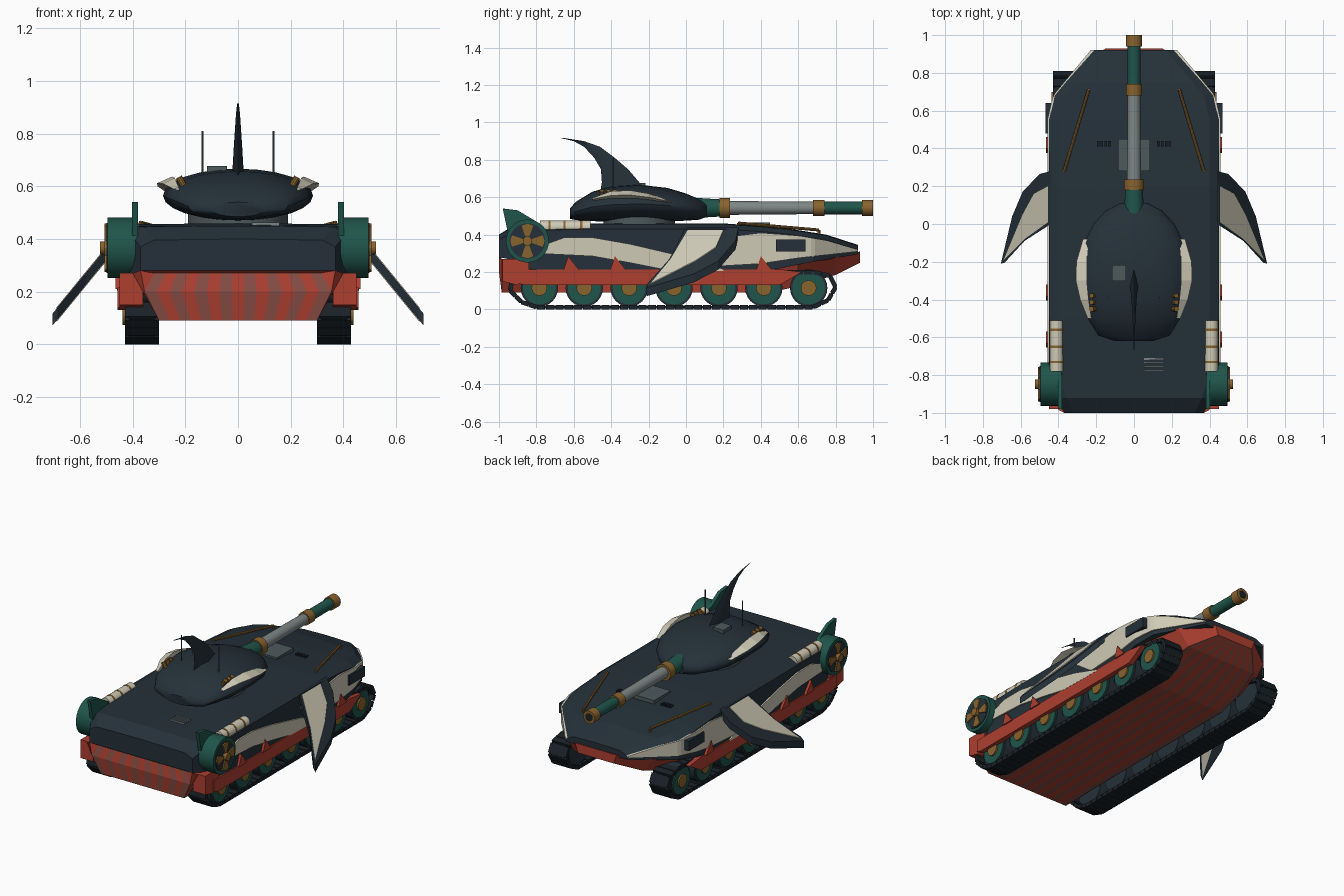
import bpy, bmesh, math
from mathutils import Matrix, Vector

if "Cube" in bpy.data.objects:
    bpy.data.objects.remove(bpy.data.objects["Cube"])

def material(name, r, g, b):
    m = bpy.data.materials.new(name)
    m.use_nodes = True
    m.diffuse_color = (r, g, b, 1)
    m.node_tree.nodes["Principled BSDF"].inputs["Base Color"].default_value = (r, g, b, 1)
    return m

NAVY = material("navy", .018, .03, .041)
BLACK = material("track black", .011, .016, .021)
RED = material("red", .42, .05, .03)
DULL = material("dull red", .24, .075, .058)
CREAM = material("cream", .62, .59, .47)
GREEN = material("sea green", .014, .09, .068)
GOLD = material("bronze", .25, .125, .028)
STEEL = material("steel", .21, .24, .24)
GREY = material("dark grey", .075, .1, .105)

def finish(name, bm, mats, mirror=False, smooth=False):
    bmesh.ops.recalc_face_normals(bm, faces=bm.faces)
    me = bpy.data.meshes.new(name)
    bm.to_mesh(me)
    bm.free()
    ob = bpy.data.objects.new(name, me)
    bpy.context.collection.objects.link(ob)
    for m in mats:
        me.materials.append(m)
    if smooth:
        bpy.ops.object.select_all(action='DESELECT')
        ob.select_set(True)
        bpy.context.view_layer.objects.active = ob
        bpy.ops.object.shade_smooth_by_angle(angle=math.radians(35))
    if mirror:
        ob.modifiers.new("mirror", 'MIRROR').use_mirror_merge = False
    return ob

def loft(name, rings, mats, mirror=False, smooth=False, rule=None):
    bm = bmesh.new()
    vs = [[bm.verts.new(p) for p in ring] for ring in rings]
    n = len(vs[0])
    for a, b in zip(vs, vs[1:]):
        for i in range(n):
            f = bm.faces.new((a[i], a[(i + 1) % n], b[(i + 1) % n], b[i]))
            f.material_index = rule(i) if rule else 0
    bm.faces.new(vs[0])
    bm.faces.new(vs[-1])
    return finish(name, bm, mats, mirror, smooth)

def side_plate(name, pts, x0, x1, mat, mirror=True):
    return loft(name, [[(x, y, z) for y, z in pts] for x in (x0, x1)], [mat], mirror)

def add_cyl(bm, a, b, r, r2=None, seg=20):
    a, b = Vector(a), Vector(b)
    rot = (b - a).to_track_quat('Z', 'Y').to_matrix().to_4x4()
    bmesh.ops.create_cone(bm, cap_ends=True, segments=seg, radius1=r, radius2=r if r2 is None else r2,
                          depth=(b - a).length, matrix=Matrix.Translation((a + b) / 2) @ rot)

def cyl(name, a, b, r, mat, mirror=False, r2=None, seg=20):
    bm = bmesh.new()
    add_cyl(bm, a, b, r, r2, seg)
    return finish(name, bm, [mat], mirror, True)

def add_box(bm, c, size, rot=Matrix.Identity(4)):
    bmesh.ops.create_cube(bm, size=1, matrix=Matrix.Translation(c) @ rot @ Matrix.Diagonal((*size, 1)))

def box(name, c, size, mat, mirror=False):
    bm = bmesh.new()
    add_box(bm, c, size)
    return finish(name, bm, [mat], mirror)

def lerp(table, y):
    for (a, u), (b, v) in zip(table, table[1:]):
        if y <= b:
            return u + (v - u) * max(0, (y - a) / (b - a))
    return table[-1][1]

# Upper hull
WIDTH = [(-1, .37), (-.92, .41), (-.8, .45), (.55, .45), (.68, .42), (.92, .22)]
TOP = [(-1, .40), (-.93, .45), (-.5, .46), (.2, .46), (.5, .44), (.75, .40), (.92, .345)]
FLOOR = [(-1, .28), (-.9, .26), (-.8, .2), (.4, .2), (.65, .25), (.92, .295)]
rings = []
for y in (-1, -.92, -.8, -.5, .2, .4, .55, .68, .75, .92):
    w, t, f = lerp(WIDTH, y), lerp(TOP, y), lerp(FLOOR, y)
    half = [(w, f), (w, t - .03), (w - .05, t - .004)]
    rings.append([(x, y, z) for x, z in half] + [(0, y, t)] + [(-x, y, z) for x, z in half[::-1]])
loft("upper_hull", rings, [NAVY])

# Striped belly, stripes running on over the tail plate
COLS = 15
rings = []
for y, wb, zb, wt, zt in ((-.985, .31, .285, .33, .29), (-1, .355, .2, .37, .28), (-.985, .3, .09, .40, .27),
                          (-.85, .3, .09, .40, .27), (-.75, .295, .09, .3, .22), (.45, .295, .09, .3, .22),
                          (.6, .29, .125, .42, .25), (.8, .25, .185, .33, .28), (.93, .13, .25, .15, .31)):
    row = [(wb * (2 * i / COLS - 1), y, zb) for i in range(COLS + 1)]
    rings.append([(-wt, y, zt)] + row + [(wt, y, zt)])
loft("belly", rings, [RED, DULL], rule=lambda i: 1 if 1 <= i <= COLS and i % 2 else 0)

# Side skirts with pointed teeth
side_plate("side_skirt", [(-.9, .14), (-.86, .13), (.5, .13), (.62, .2), (.5, .215), (-.9, .215)], .425, .458, RED)
side_plate("tail_guard", [(-.98, .15), (-.9, .13), (-.84, .2), (-.84, .27), (-.98, .27)], .36, .45, RED)
for y in (-.62, -.37, .41):
    side_plate("skirt_tooth", [(y - .035, .21), (y + .05, .21), (y - .01, .285)], .44, .466, RED)

# Cream flank patches following the hull side
def flank(name, y0, y1, upper, lower):
    rings = []
    for i in range(41):
        y = y0 + (y1 - y0) * i / 40
        x, zt, zb = lerp(WIDTH, y), lerp(upper, y), lerp(lower, y)
        rings.append([(x - .02, y, zb), (x + .009, y, zb), (x + .009, y, zt), (x - .02, y, zt)])
    loft(name, rings, [CREAM], True)

flank("rear_flank_patch", -.8, .2,
      [(-.8, .33), (-.65, .385), (-.5, .385), (-.3, .35), (0, .28), (.2, .215)],
      [(-.8, .30), (-.5, .285), (-.3, .25), (-.1, .21), (.2, .205)])
flank("front_flank_patch", 0, .92,
      [(0, .35), (.2, .385), (.4, .41), (.6, .395), (.75, .37), (.92, .32)],
      [(0, .34), (.15, .23), (.4, .245), (.6, .275), (.92, .31)])
side_plate("flank_box", [(.48, .31), (.64, .31), (.64, .375), (.48, .375)], .42, .468, NAVY)

# Tracks: links set along a closed path
PATH = [Vector((0, *p)) for p in ((-.8, .012), (.68, .012), (.76, .05), (.80, .12), (.77, .18), (.68, .2),
                                  (-.84, .2), (-.93, .16), (-.94, .1), (-.88, .04))]
bm = bmesh.new()
for a, b in zip(PATH, PATH[1:] + PATH[:1]):
    d = b - a
    n = max(1, round(d.length / .05))
    turn = Matrix.Rotation(math.atan2(d.z, d.y), 4, 'X')
    for i in range(n):
        c = a + d * ((i + .5) / n)
        add_box(bm, (.365, c.y, c.z), (.13, d.length / n * .9, .024), turn)
        add_box(bm, (.365, c.y, c.z), (.10, d.length / n + .01, .012), turn)
finish("track", bm, [BLACK], True)

# Road wheels
for i in range(7):
    y = -.784 + .24 * i
    cyl("wheel_tyre", (.315, y, .115), (.42, y, .115), .1, NAVY, True, seg=24)
    cyl("wheel_disc", (.32, y, .115), (.428, y, .115), .088, GREEN, True, seg=24)
    cyl("wheel_hub", (.4, y, .115), (.438, y, .115), .042, GOLD, True, seg=12)

# Rear fan pods
FY, FZ = -.848, .366
cyl("fan_housing", (.385, FY, FZ), (.496, FY, FZ), .115, GREEN, True, seg=32)
cyl("fan_recess", (.49, FY, FZ), (.5, FY, FZ), .095, NAVY, True, seg=32)
cyl("fan_hub", (.49, FY, FZ), (.525, FY, FZ), .025, GOLD, True, seg=16)
for k in range(4):
    q = k * math.pi / 2
    pts = [(FY + r * math.cos(q + t), FZ + r * math.sin(q + t))
           for r, t in ((.015, -.5), (.088, -.36), (.092, 0), (.088, .36), (.015, .5))]
    side_plate("fan_blade", pts, .495, .508, GOLD)
side_plate("pod_fin", [(-.95, .4), (-.98, .54), (-.9, .53), (-.80, .47), (-.78, .4)], .38, .402, GREEN)

# Cream canisters with bronze bands
cyl("canister", (.41, -.78, .44), (.41, -.51, .44), .035, CREAM, True)
for y in (-.73, -.65, -.56):
    cyl("canister_band", (.41, y - .006, .44), (.41, y + .006, .44), .037, GOLD, True)

# Side flippers: dark blade with a cream inset plate
def flipper(name, outline, z0, z1, mat):
    height = lambda x: .405 - (x - .46) * 1.22
    loft(name, [[(x, y, height(x) + dz) for x, y in outline] for dz in (z0, z1)], [mat], True)

flipper("flipper", [(.44, .28), (.5, .265), (.59, .17), (.645, .04), (.705, -.21), (.685, -.205), (.58, -.09), (.44, .0)],
        -.035, .01, NAVY)
flipper("flipper_patch", [(.455, .2), (.53, .16), (.59, .05), (.69, -.19), (.58, -.08), (.455, .01)], 0, .015, CREAM)
flipper("flipper_underside", [(.455, .2), (.53, .16), (.59, .05), (.69, -.19), (.58, -.08), (.455, .01)], -.04, -.03, CREAM)

# Turret
cyl("turret_ring", (0, -.25, .44), (0, -.25, .5), .19, GREY, seg=32)
rings = []
for y, w, lo, hi in ((-.62, .1, .485, .54), (-.59, .19, .478, .575), (-.5, .245, .472, .63), (-.4, .275, .47, .657),
                     (-.25, .285, .47, .667), (-.1, .265, .47, .65), (0, .215, .475, .62), (.07, .15, .48, .59),
                     (.11, .075, .495, .565)):
    mid = lo + (hi - lo) * .48
    ring = []
    for k in range(24):
        c, s = math.cos(k * math.pi / 12), math.sin(k * math.pi / 12)
        ring.append((w * c, y, mid + s * ((hi - mid) if s > 0 else (mid - lo))))
    rings.append(ring)
loft("turret", rings, [NAVY], smooth=True)

# Cream blades on the turret cheeks
rings = []
for y, xi, xo, z, h in ((-.5, .225, .245, .59, .006), (-.4, .24, .285, .61, .022), (-.3, .25, .308, .612, .025),
                        (-.2, .25, .305, .6, .02), (-.08, .24, .27, .575, .004)):
    rings.append([(xi, y, z - h), (xo, y, z), (xi, y, z + h)])
loft("cheek_blade", rings, [CREAM], True)

# Curved dorsal fin, thin toward both edges
rings = []
for z, back, front, t in ((.62, -.46, -.2, .024), (.68, -.45, -.25, .02), (.75, -.455, -.31, .016), (.81, -.49, -.38, .012),
                          (.87, -.545, -.46, .008), (.90, -.6, -.545, .005), (.917, -.672, -.655, .002)):
    m = back + (front - back) * .55
    rings.append([(0, back, z), (t, m, z), (0, front, z), (-t, m, z)])
loft("dorsal_fin", rings, [NAVY], smooth=True)

# Turret fittings
box("turret_hatch", (-.08, -.26, .665), (.075, .085, .025), GREY)
cyl("antenna", (.135, -.39, .61), (.135, -.39, .81), .004, GREY, True, seg=8)
for y in (-.45, -.415, -.38):
    cyl("turret_light", (.205, y, .6), (.225, y, .635), .013, GOLD, True, seg=10)

# Main gun
for name, y0, y1, r, r2, mat in (("gun_root", -.02, .2, .058, .045, GREEN), ("gun_collar", .18, .235, .053, .053, GOLD),
                                 ("barrel_sleeve", .23, .69, .037, .033, STEEL), ("barrel_band", .68, .74, .042, .042, GOLD),
                                 ("barrel_tip", .73, .94, .034, .034, GREEN), ("muzzle", .94, 1, .042, .042, GOLD)):
    cyl(name, (0, y0, .543), (0, y1, .543), r, mat, r2=r2, seg=24)
cyl("muzzle_bore", (0, .99, .543), (0, 1.001, .543), .026, BLACK)

# Deck fittings
box("deck_plate", (0, .365, .45), (.17, .17, .03), GREY)
for k in range(4):
    box("deck_grille", (.105, -.775 + .02 * k, .457), (.105, .009, .01), STEEL)
    box("deck_vent", (.13 + .02 * k, .425, .447), (.014, .03, .012), BLACK, True)
cyl("deck_rail", (.37, .28, .462), (.24, .71, .425), .008, GOLD, True, seg=8)
for x, y, z in ((.37, .28, .462), (.305, .495, .444), (.24, .71, .425)):
    cyl("rail_post", (x, y, z - .04), (x, y, z), .008, GOLD, True, seg=8)
